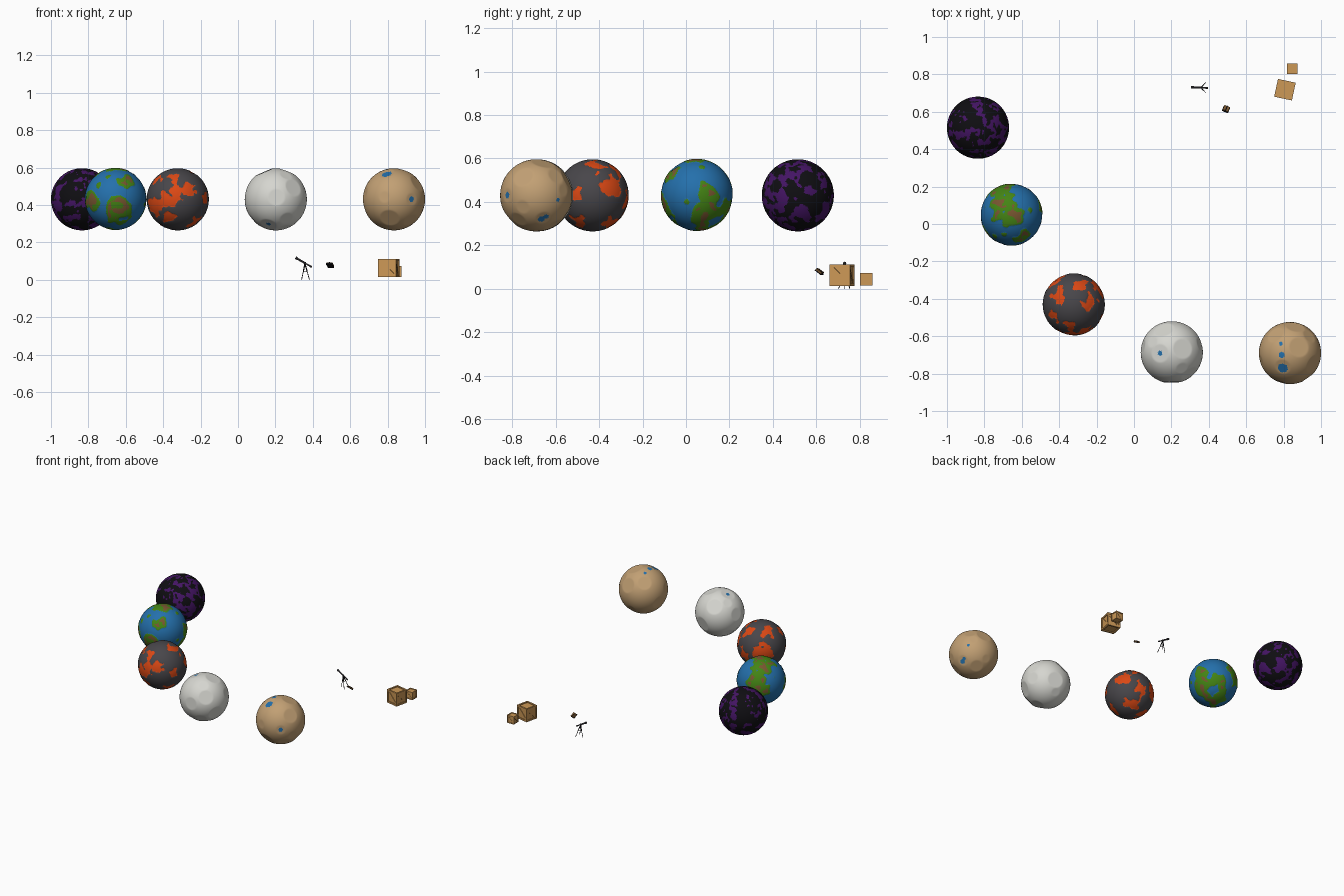
import bpy, bmesh, math, random
from mathutils import Vector, Matrix, Euler, noise

if "Cube" in bpy.data.objects:
    bpy.data.objects.remove(bpy.data.objects["Cube"])

random.seed(4)

def srgb(r, g, b):
    return tuple(((c / 255 + 0.055) / 1.055) ** 2.4 if c > 10 else c / 255 / 12.92 for c in (r, g, b)) + (1,)

MATS = {}
for name, col in {"black": (15, 14, 18), "purple": (68, 20, 100), "blue": (36, 112, 172),
                  "green": (68, 132, 20), "brown": (120, 86, 48), "lava_orange": (220, 72, 20),
                  "dark_grey": (72, 70, 74), "pale_grey": (214, 214, 208), "tan": (194, 160, 116),
                  "wood": (204, 152, 86)}.items():
    MATS[name] = bpy.data.materials.new(name)
    MATS[name].diffuse_color = srgb(*col)

def finish(bm, name, mats, smooth=False):
    me = bpy.data.meshes.new(name)
    for f in bm.faces:
        f.smooth = smooth
    bm.to_mesh(me)
    bm.free()
    for m in mats:
        me.materials.append(MATS[m])
    ob = bpy.data.objects.new(name, me)
    bpy.context.collection.objects.link(ob)
    return ob

def planet(name, centre, mats, rule, shape=None, R=0.166):
    """Sphere whose vertices pass through shape(dir, R) and faces through rule(dir)."""
    bm = bmesh.new()
    bmesh.ops.create_icosphere(bm, subdivisions=6, radius=1)
    for f in bm.faces:
        f.material_index = rule(f.calc_center_median().normalized())
    for v in bm.verts:
        d = v.co.normalized()
        v.co = Vector(centre) + (shape(d, R) if shape else d * R)
    return finish(bm, name, mats, True)

def field(d, caps, wobble, freq, seed):
    """Positive inside any round patch, with a ragged border."""
    best = max(r - d.angle(Vector((x, y, z))) for x, y, z, r in caps)
    return best + wobble * noise.noise(d * freq + Vector((seed, seed, 0)))

# --- dark planet: black with purple patches
def dark_rule(d):
    n = noise.noise(d * 3.2 + Vector((7, 2, 5))) + 0.6 * noise.noise(d * 8 + Vector((1, 4, 2)))
    return 1 if n > 0.12 else 0
planet("dark_planet", (-0.834, 0.515, 0.43), ["black", "purple"], dark_rule)

# --- ocean planet: sea, land and highland
LAND = [(-.75, -.65, 0, .38), (.1, -.9, -.4, .45), (.9, .4, 0, .35), (.77, .2, -.6, .45),
        (0, 0, 1, .45), (-.35, .3, .88, .45), (-.4, .85, .2, .45), (.1, .2, -.97, .35),
        (.35, -.6, .5, .25), (.4, .8, -.4, .3)]
def ocean_rule(d):
    v = field(d, LAND, 0.45, 3.5, 3)
    if v < 0:
        return 0
    return 2 if v > 0.2 and noise.noise(d * 4.5) > 0.0 else 1
planet("ocean_planet", (-0.655, 0.05, 0.432), ["blue", "green", "brown"], ocean_rule,
       lambda d, R: d * (R - (0.002 if field(d, LAND, 0.45, 3.5, 3) < 0 else 0)))

# --- lava planet: dark crust with glowing patches
LAVA = [(-.75, -.65, -.2, .3), (0, -.98, .15, .25), (.4, -.85, .3, .25), (-.35, -.9, -.05, .25),
        (-.1, -.65, .7, .2), (.55, -.4, -.7, .22), (-.3, -.75, -.6, .2), (.5, 0, .85, .2),
        (.8, .55, .25, .3), (.88, -.45, 0, .15), (.3, .5, -.8, .28), (-.5, .3, .8, .28),
        (.2, .6, .75, .22), (.6, .15, .75, .22), (-.7, -.4, .55, .16), (-.6, .75, 0, .4),
        (.2, .95, -.2, .25), (-.5, .2, -.85, .3)]
def lava_rule(d):
    return 1 if field(d, LAVA, 0.25, 5, 9) > 0 else 0
planet("lava_planet", (-0.322, -0.43, 0.43), ["dark_grey", "lava_orange"], lava_rule,
       lambda d, R: d * (R - 0.002 * lava_rule(d)))

# --- cratered planets: flattened craters, some with pools
def crater_shape(craters):
    def shape(d, R):
        p = d * R
        for c, r in craters:
            over = p.dot(c) - R * math.cos(r)
            if over > 0:
                p = p - c * over
        return p
    return shape

def craters_for(fixed, count):
    out = [(Vector(c[:3]).normalized(), c[3]) for c in fixed]
    while len(out) < count:
        c = Vector([random.gauss(0, 1) for _ in range(3)]).normalized()
        r = random.uniform(0.17, 0.34)
        if all(c.angle(o) > r + q for o, q in out):
            out.append((c, r))
    return out

def pool_rule(pools):
    caps = [(Vector(p[:3]), p[3]) for p in pools]
    return lambda d: 1 if any(d.angle(c) < r for c, r in caps) else 0

planet("grey_moon", (0.202, -0.686, 0.43), ["pale_grey", "blue"],
       pool_rule([(-.24, -.5, -.82, .08), (-.39, -.03, .91, .08)]),
       crater_shape(craters_for([(.36, .12, .91, .33), (.55, -.67, .37, .3), (-.39, -.03, .91, .3),
                                 (-.24, -.5, -.82, .28)], 18)))
planet("tan_planet", (0.834, -0.69, 0.43), ["tan", "blue"],
       pool_rule([(-.24, -.5, .84, .16), (-.27, -.06, .96, .1), (-.3, .3, .9, .06), (.58, -.82, 0, .09),
                  (.72, .15, -.66, .1), (.74, .27, -.6, .08), (.78, .6, -.12, .06)]),
       crater_shape(craters_for([(.3, .2, .93, .33), (-.24, -.45, .86, .26), (.58, -.82, 0, .2),
                                 (.73, .2, -.64, .22), (.72, -.35, .5, .3)], 18)))

# --- box and rod helpers
def add_box(bm, size, loc=(0, 0, 0), rot=(0, 0, 0), mat=0):
    m = Matrix.Translation(loc) @ Euler(rot).to_matrix().to_4x4() @ Matrix.Diagonal((*size, 1))
    vs = bmesh.ops.create_cube(bm, size=1, matrix=m)["verts"]
    for f in {f for v in vs for f in v.link_faces}:
        f.material_index = mat

def add_rod(bm, a, b, r1, r2=None, mat=0, sides=10):
    a, b = Vector(a), Vector(b)
    q = (b - a).to_track_quat('Z', 'Y').to_matrix().to_4x4()
    vs = bmesh.ops.create_cone(bm, cap_ends=True, segments=sides, radius1=r1, radius2=r2 or r1,
                               depth=(b - a).length, matrix=Matrix.Translation((a + b) / 2) @ q)["verts"]
    for f in {f for v in vs for f in v.link_faces}:
        f.material_index = mat

# --- crates: recessed panels, edge beams and a diagonal brace on each side
def crate(name, loc, s, turn):
    bm = bmesh.new()
    t = s * 0.12
    add_box(bm, [s - t] * 3)
    k = (s - t) / 2
    for axis in range(3):
        for u in (-k, k):
            for v in (-k, k):
                pos, size = [u, v], [t, t]
                pos.insert(axis, 0)
                size.insert(axis, s)
                add_box(bm, size, pos)
    for i in range(4):
        a = i * math.pi / 2
        add_box(bm, ((s - t) * 1.2, t * 0.5, t), (k * math.sin(a), -k * math.cos(a), 0),
                (0, math.pi / 4, a))
    ob = finish(bm, name, ["wood"])
    ob.location, ob.rotation_euler = loc, (0, 0, turn)

crate("large_crate", (0.807, 0.718, 0.062), 0.097, math.radians(-12))
crate("small_crate", (0.846, 0.83, 0.044), 0.057, 0)

# --- telescope: stepped tube on a tripod
bm = bmesh.new()
front, rear = Vector((0.308, 0.731, 0.118)), Vector((0.394, 0.727, 0.068))
along = lambda t: front.lerp(rear, t)
add_rod(bm, along(0), along(0.12), 0.0075)
add_rod(bm, along(0.1), along(0.62), 0.0055)
add_rod(bm, along(0.6), along(0.9), 0.004)
add_rod(bm, along(0.88), along(1), 0.005)
finish(bm, "telescope_tube", ["dark_grey"])

bm = bmesh.new()
head = Vector((0.358, 0.729, 0.086))
add_rod(bm, head - Vector((0, 0, 0.012)), head + Vector((0, 0, 0.008)), 0.005)
for foot in ((0.340, 0.729, 0), (0.382, 0.755, 0), (0.382, 0.703, 0)):
    foot = Vector(foot)
    knee = head.lerp(foot, 0.5)
    add_rod(bm, head, knee, 0.0032, sides=6)
    add_rod(bm, knee, foot, 0.002, sides=6)
    add_rod(bm, knee, (head.x, head.y, knee.z), 0.0013, sides=6)
finish(bm, "telescope_tripod", ["black"])

# --- small tilted book
bm = bmesh.new()
add_box(bm, (0.036, 0.036, 0.004), (0, 0, -0.005), mat=0)
add_box(bm, (0.032, 0.032, 0.008), (0, 0, 0.001), mat=1)
add_box(bm, (0.006, 0.036, 0.011), (0, 0, 0), mat=0)
book = finish(bm, "tilted_book", ["black", "brown"])
book.location = (0.493, 0.616, 0.08)
book.rotation_euler = Euler((math.radians(-36), 0, math.radians(-22)))

for m in bpy.data.materials:
    if m.users and not m.is_grease_pencil:
        m.use_nodes = True
        m.node_tree.nodes["Principled BSDF"].inputs["Base Color"].default_value = m.diffuse_color
